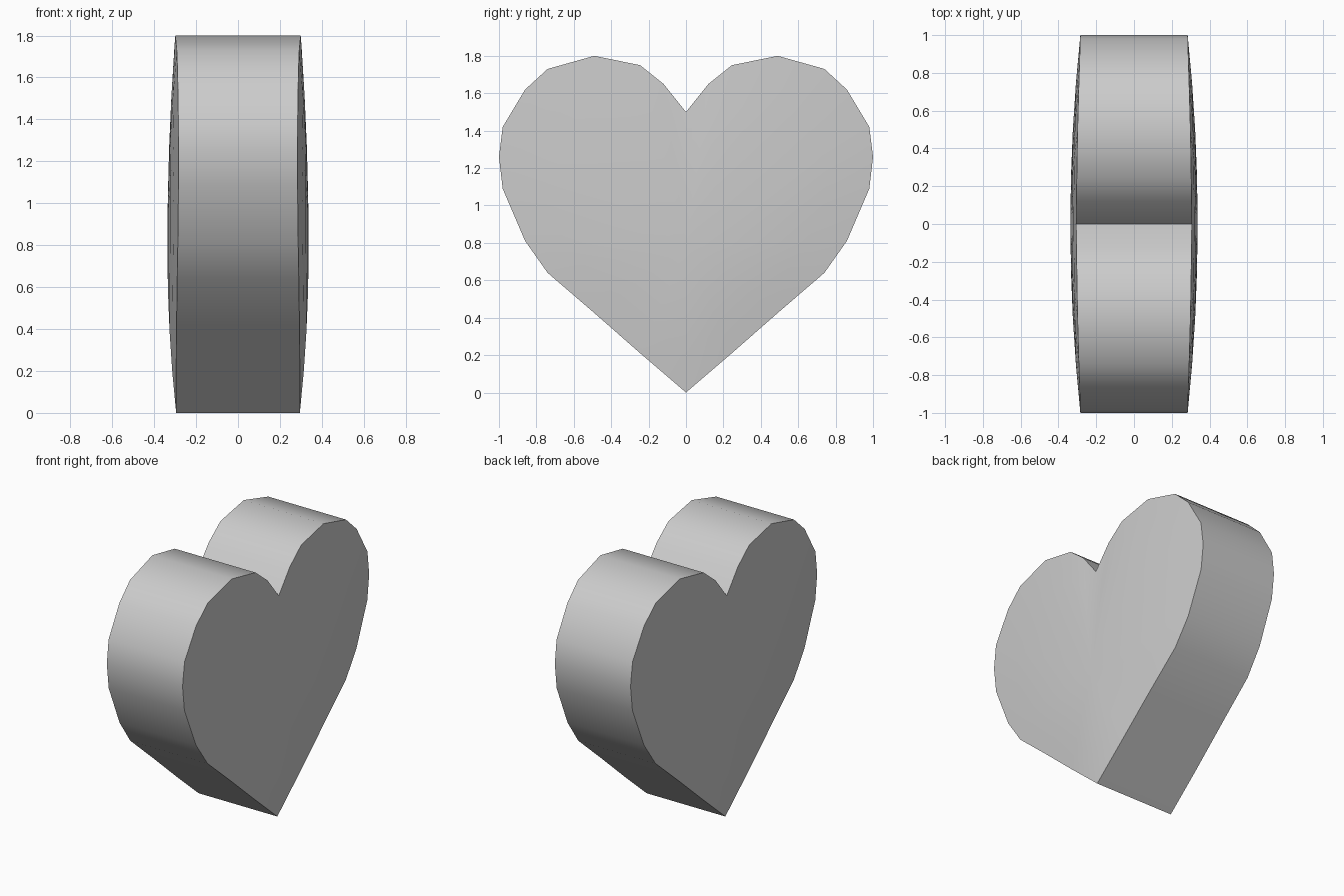
import bpy, bmesh, math

if "Cube" in bpy.data.objects:
    bpy.data.objects.remove(bpy.data.objects["Cube"])

# Right half of the heart outline, tip to notch: (y, z, half thickness at rim)
half = [(0, 0, .295), (.245, .21, .295), (.49, .425, .293), (.74, .64, .29),
        (.86, .81, .287), (.98, 1.09, .284), (1, 1.26, .284), (.98, 1.42, .285),
        (.86, 1.62, .288), (.74, 1.73, .292), (.49, 1.80, .299),
        (.245, 1.75, .303), (.12, 1.65, .305), (0, 1.5, .306)]
outline = half + [(-y, z, x) for y, z, x in half[-2:0:-1]]
n = len(outline)
CENTRE_Z, PEAK = .78, .337

bm = bmesh.new()


def ring(scale, side):
    """A shrunken copy of the outline, raised along the dome of one face."""
    return [bm.verts.new((side * (x + (PEAK - x) * (1 - scale ** 2)),
                          y * scale, CENTRE_Z + (z - CENTRE_Z) * scale))
            for y, z, x in outline]


def bridge(a, b):
    for i in range(n):
        j = (i + 1) % n
        bm.faces.new((a[i], a[j], b[j], b[i]))


# Gently domed front and back faces
rims = []
for side in (1, -1):
    rings = [ring(s, side) for s in (1, .75, .5, .25)]
    for a, b in zip(rings, rings[1:]):
        bridge(a, b)
    tip = bm.verts.new((side * PEAK, 0, CENTRE_Z))
    for i in range(n):
        bm.faces.new((rings[-1][i], rings[-1][(i + 1) % n], tip))
    rims.append(rings[0])

# Side wall
bridge(*rims)
bmesh.ops.recalc_face_normals(bm, faces=bm.faces)

mesh = bpy.data.meshes.new("heart")
bm.to_mesh(mesh)
bm.free()
heart = bpy.data.objects.new("heart", mesh)
bpy.context.collection.objects.link(heart)

bpy.context.view_layer.objects.active = heart
heart.select_set(True)
bpy.ops.object.shade_smooth_by_angle(angle=math.radians(40))
